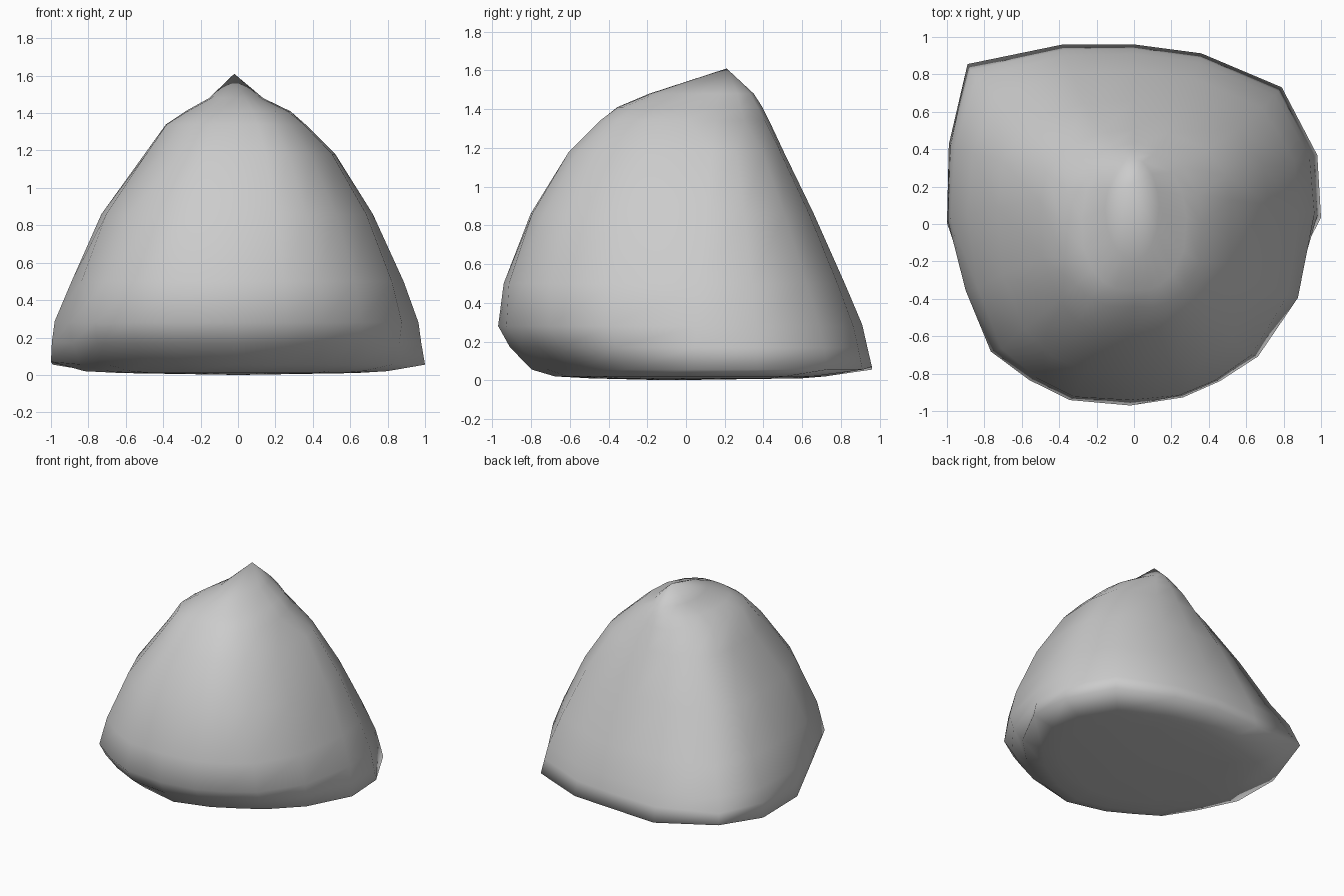
import bpy, bmesh

if "Cube" in bpy.data.objects:
    bpy.data.objects.remove(bpy.data.objects["Cube"])

# Plan outline of the boulder, seen from above
OUTLINE = [(1, .03), (.98, .38), (.79, .76), (.36, .95), (0, 1), (-.38, 1), (-.89, .89),
           (-.99, .44), (-1, 0), (-.91, -.38), (-.78, -.71), (-.57, -.86), (-.35, -.97),
           (-.02, -1), (.27, -.95), (.47, -.86), (.68, -.73), (.9, -.42)]
CORNER = 6  # raised back left corner

# Horizontal sections: height, left, right, front, back, diagonal bulge front, back
RINGS = [(.01, -.62, .63, -.50, .60, -.06, -.06), (.02, -.82, .80, -.68, .72, -.10, -.06),
         (.055, -1, 1, -.80, .96, -.11, 0), (.17, -.995, .98, -.91, .935, -.03, 0),
         (.28, -.98, .965, -.97, .91, .01, 0), (.50, -.89, .885, -.94, .82, .04, .01),
         (.86, -.73, .72, -.80, .66, .07, .03), (1.18, -.50, .52, -.60, .505, .09, .03),
         (1.34, -.385, .36, -.44, .43, .10, .02), (1.41, -.28, .28, -.355, .395, .06, 0),
         (1.48, -.155, .135, -.19, .35, 0, 0)]


def ring(bm, z, left, right, front, back, bulge_f, bulge_b):
    """Fit the outline to the section, getting rounder with height."""
    mid = (front + back) / 2 if z > 1.3 else 0.1 * z
    t = max(0, min(1, (z - .1) / 1.1))
    verts = []
    for i, (u, v) in enumerate(OUTLINE):
        r = (u * u + v * v) ** .5
        diag = abs(2 * u * v) / (r * r)
        k = (1 + t * (1 / r - 1)) * (1 + diag * (bulge_f if v < 0 else bulge_b))
        u, v = u * k, v * k
        x = u * right if u > 0 else -u * left
        y = mid + v * (back - mid) if v > 0 else mid - v * (front - mid)
        lift = .075 if i == CORNER else .015 if abs(i - CORNER) == 2 else 0
        lift *= 1 if .03 < z < .1 else .5 if .1 < z < .3 else 0
        verts.append(bm.verts.new((x, y, z + lift)))
    return verts


# Boulder body
bm = bmesh.new()
loops = [ring(bm, *r) for r in RINGS]
n = len(OUTLINE)
for a, b in zip(loops, loops[1:]):
    for i in range(n):
        j = (i + 1) % n
        bm.faces.new((a[i], a[j], b[j], b[i]))

# Closed underside and off-centre peak
base = bm.verts.new((0, -.1, 0))
peak = bm.verts.new((-.02, .21, 1.61))
for i in range(n):
    j = (i + 1) % n
    bm.faces.new((loops[0][j], loops[0][i], base))
    bm.faces.new((loops[-1][i], loops[-1][j], peak))
for f in bm.faces:
    f.smooth = True
bmesh.ops.recalc_face_normals(bm, faces=bm.faces)

mesh = bpy.data.meshes.new("boulder")
bm.to_mesh(mesh)
bm.free()
obj = bpy.data.objects.new("boulder", mesh)
bpy.context.collection.objects.link(obj)
